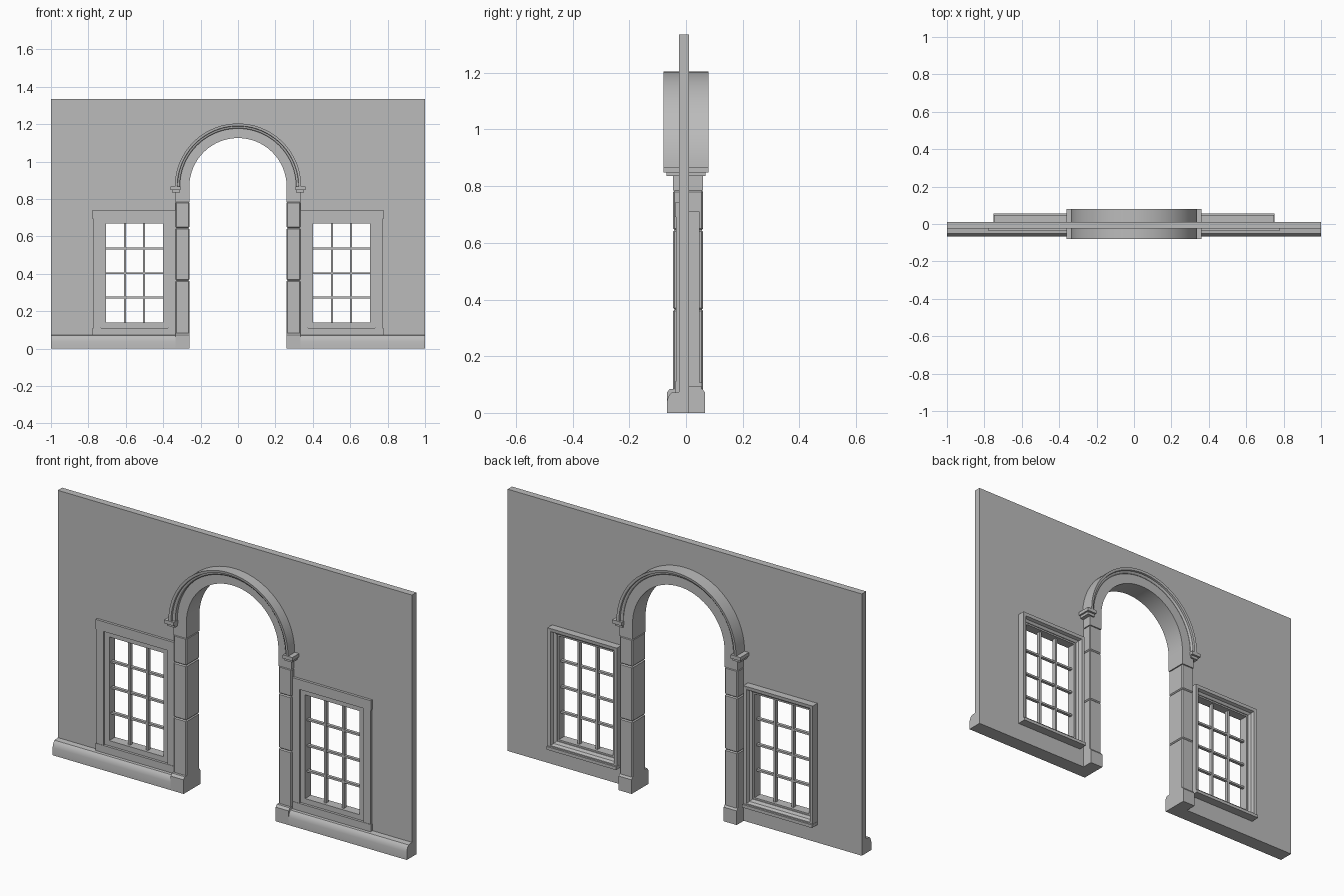
import bpy, bmesh, math

cube = bpy.data.objects.get("Cube")
if cube:
    bpy.data.objects.remove(cube, do_unlink=True)

stone = bpy.data.materials.new("grey stone")
stone.use_nodes = True
GREY = (0.5, 0.5, 0.5, 1)
stone.diffuse_color = GREY
stone.node_tree.nodes["Principled BSDF"].inputs["Base Color"].default_value = GREY


def finish(name, bm, smooth=False):
    bmesh.ops.recalc_face_normals(bm, faces=bm.faces)
    mesh = bpy.data.meshes.new(name)
    bm.to_mesh(mesh)
    bm.free()
    obj = bpy.data.objects.new(name, mesh)
    bpy.context.collection.objects.link(obj)
    mesh.materials.append(stone)
    if smooth:
        bpy.ops.object.select_all(action='DESELECT')
        obj.select_set(True)
        bpy.context.view_layer.objects.active = obj
        bpy.ops.object.shade_smooth_by_angle(angle=math.radians(25))
    return obj


def loft(name, rings, closed=False, smooth=False):
    """Join matching rings of points, capping the ends unless closed."""
    bm = bmesh.new()
    rows = [[bm.verts.new(p) for p in ring] for ring in rings]
    pairs = list(zip(rows, rows[1:]))
    if closed:
        pairs.append((rows[-1], rows[0]))
    else:
        bm.faces.new(rows[0])
        bm.faces.new(rows[-1])
    for a, b in pairs:
        for i in range(len(a)):
            j = (i + 1) % len(a)
            bm.faces.new((a[i], a[j], b[j], b[i]))
    return finish(name, bm, smooth)


def box(name, x0, x1, y0, y1, z0, z1, bevel=0):
    obj = loft(name, [[(x0, y0, z), (x1, y0, z), (x1, y1, z), (x0, y1, z)]
                      for z in (z0, z1)])
    if bevel:
        mod = obj.modifiers.new("soft edges", 'BEVEL')
        mod.width = bevel
        mod.segments = 1
    return obj


def arch_band(name, profile, steps=48):
    """Sweep a (radius, y) profile round the half circle of the arch."""
    rings = []
    for i in range(steps + 1):
        a = math.pi * i / steps
        rings.append([(r * math.cos(a), y, SPRING + r * math.sin(a)) for r, y in profile])
    return loft(name, rings, smooth=True)


def window_frame(name, cx, profile):
    """Sweep an (offset, y) profile round the window opening with mitred corners."""
    rings = [[(cx + sx * (HALF_W + o), y, WIN_Z + sz * (HALF_H + o)) for o, y in profile]
             for sx, sz in ((-1, -1), (1, -1), (1, 1), (-1, 1))]
    return loft(name, rings, closed=True)


SPRING = 0.866                       # height where the arch begins
INNER, OUTER = 0.26, 0.333           # clear opening and outside of the jambs
FRONT, BACK = -0.025, 0.01           # wall faces
WIN_X, WIN_Z = 0.553, 0.4035
HALF_W, HALF_H = 0.153, 0.2645

# Wall with an arched doorway and two window holes
wall = box("wall", -1, 1, FRONT, BACK, 0, 1.336)
r = 0.30
outline = [(r, -0.1)] + [(r * math.cos(math.pi * i / 48), SPRING + r * math.sin(math.pi * i / 48))
                         for i in range(49)] + [(-r, -0.1)]
cutters = [loft("door_cutter", [[(x, y, z) for x, z in outline] for y in (-0.2, 0.2)])]
for s in (-1, 1):
    cutters.append(box("window_cutter", s * WIN_X - HALF_W - 0.005, s * WIN_X + HALF_W + 0.005,
                       -0.2, 0.2, WIN_Z - HALF_H - 0.005, WIN_Z + HALF_H + 0.005))
for cutter in cutters:
    cutter.hide_render = True
    mod = wall.modifiers.new("opening", 'BOOLEAN')
    mod.operation = 'DIFFERENCE'
    mod.solver = 'EXACT'
    mod.object = cutter
bpy.context.view_layer.update()
cut_mesh = bpy.data.meshes.new_from_object(
    wall.evaluated_get(bpy.context.evaluated_depsgraph_get()))
wall.modifiers.clear()
wall.data = cut_mesh
for cutter in cutters:
    bpy.data.objects.remove(cutter, do_unlink=True)

# Arch ring and the stepped hood moulding on both faces
arch_band("arch_ring", [(INNER, -0.045), (OUTER, -0.045), (OUTER, 0.06), (INNER, 0.06)])
half = [(0.311, 0.062), (0.317, 0.067), (0.323, 0.068), (0.325, 0.077), (0.338, 0.079)]
arch_band("arch_hood", [(a, -b) for a, b in half] + [(a, b) for a, b in reversed(half)])

for s, side in ((1, "left"), (-1, "right")):
    def mirrored(name, x0, x1, *rest, **opts):
        lo, hi = sorted((s * x0, s * x1))
        return box(f"{side}_{name}", lo, hi, *rest, **opts)

    # Jamb stones with bevelled joints
    joints = (0.075, 0.365, 0.645, 0.785)
    for n, (z0, z1) in enumerate(zip(joints, joints[1:])):
        mirrored(f"jamb_stone_{n + 1}", INNER, OUTER, -0.045, 0.06, z0, z1, bevel=0.005)
    mirrored("impost", INNER, OUTER, -0.045, 0.06, 0.785, SPRING)

    # Plinth block with a sloped top
    loft(f"{side}_jamb_plinth",
         [[(s * x, y, z) for x, y in ((INNER, -d), (OUTER, -d), (OUTER, d), (INNER, d))]
          for z, d in ((0, 0.067), (0.072, 0.067), (0.084, 0.058))])

    # Returned feet of the hood
    mirrored("hood_foot", 0.308, 0.362, -0.079, 0.079, 0.849, 0.867)
    mirrored("hood_foot_lower", 0.311, 0.353, -0.068, 0.068, 0.835, 0.849)

    # Skirting along the front
    skirting = [(FRONT, 0), (-0.067, 0), (-0.067, 0.04), (-0.064, 0.052),
                (-0.059, 0.063), (-0.052, 0.071), (FRONT, 0.074)]
    loft(f"{side}_skirting", [[(s * x, y, z) for y, z in skirting] for x in (OUTER, 1)],
         smooth=True)

    # Flat window surround on the front
    mirrored("window_lintel", 0.33, 0.777, -0.038, FRONT, 0.692, 0.742)
    mirrored("window_sill", 0.33, 0.777, -0.038, FRONT, 0.07, 0.11)
    for part, x0, x1 in (("outer", 0.733, 0.773), ("inner", 0.33, 0.373)):
        mirrored(f"window_{part}_casing", x0, x1, -0.036, FRONT, 0.11, 0.692)

    # Sash frame and the stepped casing on the back
    cx = s * WIN_X
    window_frame(f"{side}_sash_frame", cx,
                 [(0, -0.03), (0.026, -0.03), (0.026, 0.018), (0, 0.018)])
    window_frame(f"{side}_back_casing", cx,
                 [(0.008, 0.0), (0.008, 0.022), (0.02, 0.03), (0.026, 0.046),
                  (0.043, 0.048), (0.043, 0.0)])
    mirrored("back_sill", 0.356, 0.75, BACK, 0.056, 0.092, 0.108)

    # Glazing bars
    for n in (-1, 1):
        x = WIN_X + n * 0.0505
        mirrored("upright_bar", x - 0.006, x + 0.006, -0.016, 0.004, 0.135, 0.672)
    for z in (0.273, 0.403, 0.535):
        mirrored("cross_bar", 0.398, 0.708, -0.014, 0.002, z - 0.005, z + 0.005)
